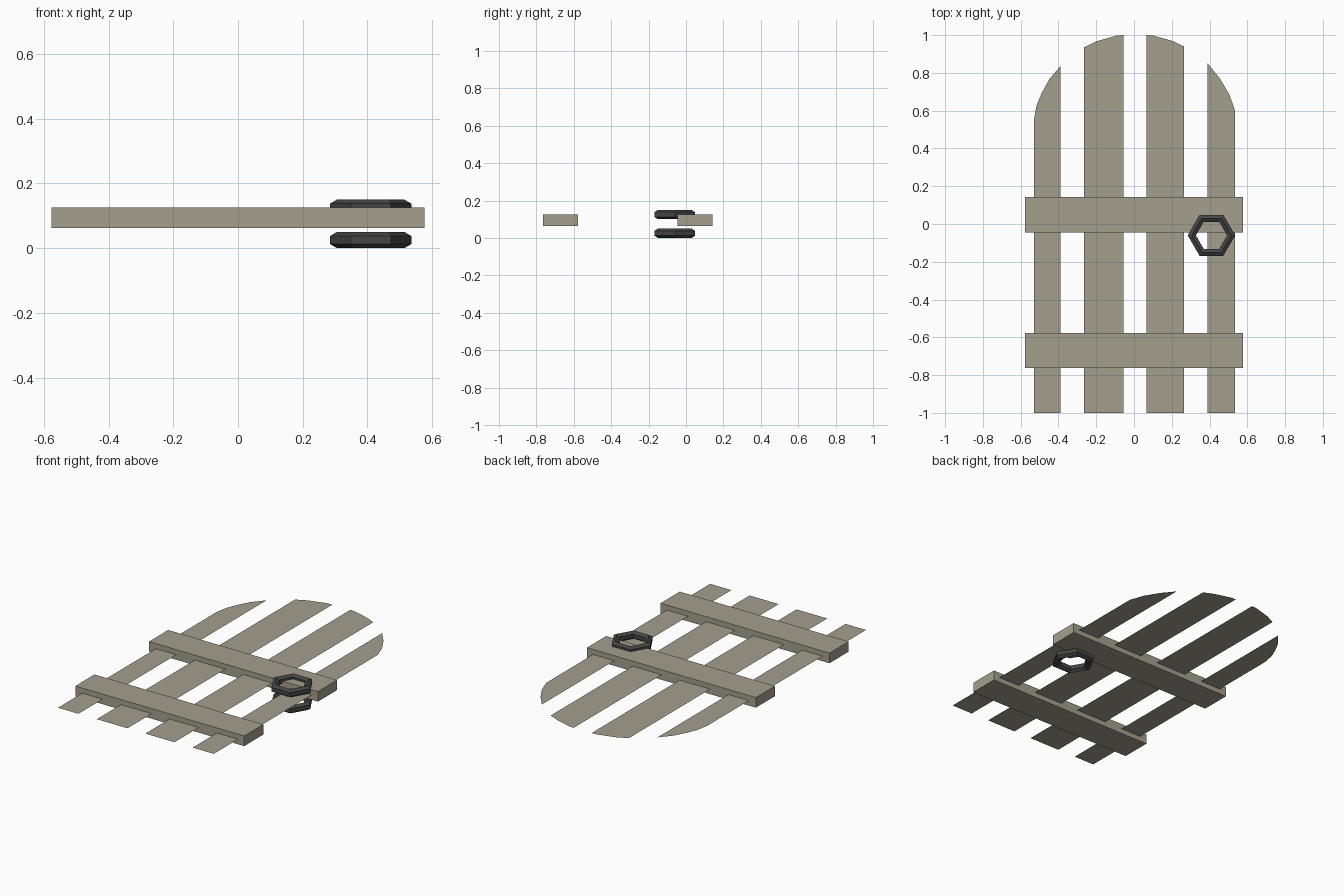
import bpy
import bmesh
from math import cos, sin, tau
from mathutils import Vector

cube = bpy.data.objects.get("Cube")
if cube:
    bpy.data.objects.remove(cube, do_unlink=True)


def make_material(name, color):
    mat = bpy.data.materials.new(name)
    mat.use_nodes = True
    mat.diffuse_color = color
    mat.node_tree.nodes["Principled BSDF"].inputs["Base Color"].default_value = color
    return mat


def make_object(name, bm, mat):
    bmesh.ops.recalc_face_normals(bm, faces=bm.faces)
    mesh = bpy.data.meshes.new(name)
    bm.to_mesh(mesh)
    bm.free()
    mesh.materials.append(mat)
    obj = bpy.data.objects.new(name, mesh)
    bpy.context.collection.objects.link(obj)
    return obj


wood = make_material("weathered wood", (0.37, 0.345, 0.27, 1))
iron = make_material("dark iron", (0.06, 0.06, 0.062, 1))

PLANK_Z = 0.094
FOOT_Y = -1.0


# Thin upright planks, each with its piece of the arched top
def plank(name, arch):
    bm = bmesh.new()
    outline = [(arch[0][0], FOOT_Y)] + arch + [(arch[-1][0], FOOT_Y)]
    face = bm.faces.new([bm.verts.new((x, y, PLANK_Z)) for x, y in reversed(outline)])
    face.normal_update()
    obj = make_object(name, bm, wood)
    if obj.data.polygons[0].normal.z < 0:
        obj.data.flip_normals()


plank("right_outer_plank", [(-0.53, 0.55), (-0.515, 0.63), (-0.49, 0.69), (-0.45, 0.765), (-0.39, 0.835)])
plank("right_inner_plank", [(-0.265, 0.935), (-0.2, 0.967), (-0.09, 0.998), (-0.055, 1.0)])
plank("left_inner_plank", [(0.067, 1.0), (0.1, 0.998), (0.2, 0.97), (0.266, 0.94)])
plank("left_outer_plank", [(0.39, 0.85), (0.455, 0.77), (0.505, 0.685), (0.535, 0.6)])


# Cross beams clasping the planks
def beam(name, y_mid):
    bm = bmesh.new()
    bmesh.ops.create_cube(bm, size=1)
    bmesh.ops.scale(bm, vec=(1.154, 0.187, 0.0625), verts=bm.verts)
    bmesh.ops.translate(bm, vec=(0, y_mid, PLANK_Z), verts=bm.verts)
    make_object(name, bm, wood)


beam("lower_beam", -0.67)
beam("upper_beam", 0.049)


# Hexagonal ring handles on both sides of the door
def ring(name, center, major=0.104, minor=0.025, sides=6):
    bm = bmesh.new()
    loops = []
    for i in range(sides):
        a = tau * i / sides
        loop = []
        for j in range(sides):
            b = tau * (j + 0.5) / sides
            r = major + minor * cos(b)
            loop.append(bm.verts.new(Vector(center) + Vector((r * cos(a), r * sin(a), minor * sin(b)))))
        loops.append(loop)
    for i in range(sides):
        here, after = loops[i], loops[(i + 1) % sides]
        for j in range(sides):
            k = (j + 1) % sides
            bm.faces.new((here[j], after[j], after[k], here[k]))
    make_object(name, bm, iron)


ring("front_ring_handle", (0.41, -0.06, 0.125))
ring("back_ring_handle", (0.41, -0.06, 0.025))
